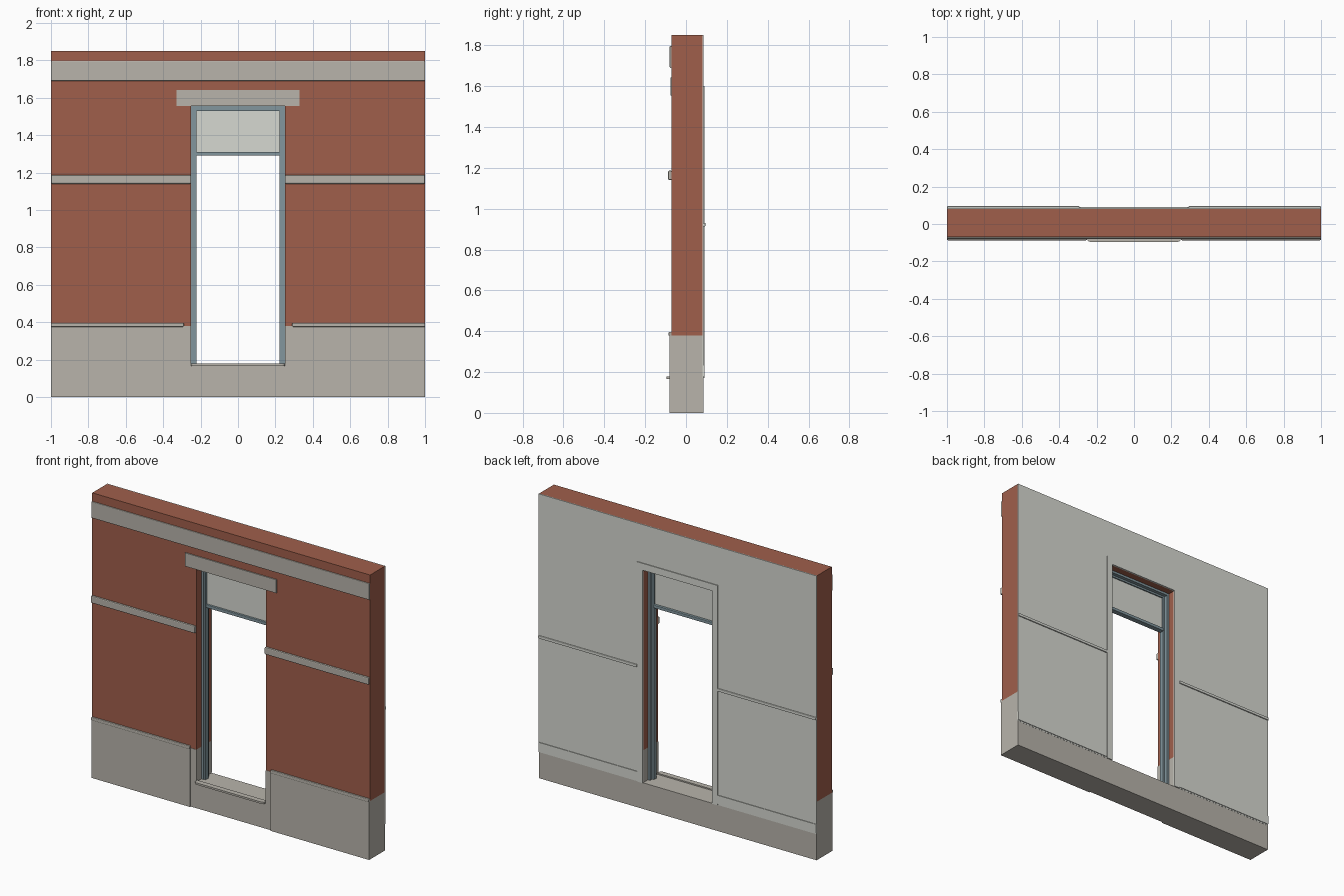
import bpy
import bmesh

cube = bpy.data.objects.get("Cube")
if cube:
    bpy.data.objects.remove(cube, do_unlink=True)


def srgb(*rgb):
    return tuple(((c / 255 + 0.055) / 1.055) ** 2.4 for c in rgb) + (1.0,)


def material(name, color):
    mat = bpy.data.materials.new(name)
    mat.diffuse_color = color
    mat.use_nodes = True
    mat.node_tree.nodes["Principled BSDF"].inputs["Base Color"].default_value = color
    return mat


BRICK = material("red brick", srgb(160, 95, 75))
STONE = material("warm grey stone", srgb(184, 180, 171))
PLASTER = material("pale plaster", srgb(214, 216, 209))
STEEL = material("blue grey frame", srgb(130, 150, 157))


def finish(name, bm, mat, bevel=0):
    bmesh.ops.recalc_face_normals(bm, faces=bm.faces)
    mesh = bpy.data.meshes.new(name)
    bm.to_mesh(mesh)
    bm.free()
    mesh.materials.append(mat)
    obj = bpy.data.objects.new(name, mesh)
    bpy.context.collection.objects.link(obj)
    if bevel:
        mod = obj.modifiers.new("Bevel", "BEVEL")
        mod.width = bevel
        mod.segments = 2
    return obj


def slab(name, outline, y0, y1, mat, bevel=0):
    """Extrude an x-z outline from y0 to y1."""
    bm = bmesh.new()
    face = bm.faces.new([bm.verts.new((x, y0, z)) for x, z in outline])
    out = bmesh.ops.extrude_face_region(bm, geom=[face])
    for v in out["geom"]:
        if isinstance(v, bmesh.types.BMVert):
            v.co.y = y1
    return finish(name, bm, mat, bevel)


def box(name, x0, x1, y0, y1, z0, z1, mat, bevel=0):
    return slab(name, [(x0, z0), (x1, z0), (x1, z1), (x0, z1)], y0, y1, mat, bevel)


def pair(name, x0, x1, y0, y1, z0, z1, mat, bevel=0):
    box("left_" + name, x0, x1, y0, y1, z0, z1, mat, bevel)
    box("right_" + name, -x1, -x0, y0, y1, z0, z1, mat, bevel)


def arch(name, half, inner, z0, z_in, z_out, y0, y1, mat):
    """Door-shaped surround: two legs joined by a head."""
    pts = [(inner, z0), (half, z0), (half, z_out)]
    pts += [(-x, z) for x, z in reversed(pts)]
    slab(name, pts + [(-inner, z_in), (inner, z_in)], y0, y1, mat)


TOP, DOOR, HEAD, FLOOR, PLINTH, TRIM = 1.85, 0.25, 1.555, 0.17, 0.38, 0.29

# Wall body, with the doorway left open
arch("brick_wall", 1, DOOR, PLINTH, HEAD, TOP, -0.07, 0.08, BRICK)
slab("stone_base", [(-1, 0), (1, 0), (1, PLINTH), (DOOR, PLINTH), (DOOR, FLOOR),
                    (-DOOR, FLOOR), (-DOOR, PLINTH), (-1, PLINTH)], -0.072, 0.08, STONE)
box("back_footing", -1, 1, 0.08, 0.085, 0, FLOOR, STONE)

# Front stonework
pair("plinth_block", TRIM, 1, -0.08, -0.07, 0, PLINTH, STONE)
pair("plinth_cap", TRIM, 1, -0.085, -0.07, PLINTH - 0.005, 0.397, STONE, 0.005)
pair("belt_course", DOOR, 1, -0.087, -0.07, 1.14, 1.187, STONE, 0.006)
box("cornice_band", -1, 1, -0.08, -0.07, 1.69, 1.797, STONE, 0.004)
box("lintel", -0.328, 0.328, -0.077, -0.07, HEAD, 1.642, STONE)

# Threshold with rounded front corners
sill = box("door_sill", -DOOR, DOOR, -0.095, -0.06, 0.166, 0.178, STONE)
bm = bmesh.new()
bm.from_mesh(sill.data)
corners = [e for e in bm.edges if all(v.co.y < -0.09 for v in e.verts)
           and abs(e.verts[0].co.z - e.verts[1].co.z) > 0.005]
bmesh.ops.bevel(bm, geom=corners, offset=0.015, segments=4, profile=0.5, affect="EDGES")
bm.to_mesh(sill.data)
bm.free()

# Interior face
arch("plaster_panel", 1, DOOR, FLOOR, HEAD, TOP, 0.08, 0.086, PLASTER)
arch("door_casing", TRIM, DOOR, FLOOR, HEAD, 1.6, 0.086, 0.091, PLASTER)
pair("skirting", TRIM, 1, 0.086, 0.09, FLOOR + 0.008, 0.235, PLASTER)
pair("chair_rail", TRIM, 1, 0.086, 0.095, 0.913, 0.931, PLASTER, 0.003)

# Door frame, transom bar and fanlight panel
arch("door_frame", DOOR, 0.235, FLOOR, 1.54, HEAD, -0.02, 0.035, STEEL)
arch("frame_stop", 0.235, 0.222, FLOOR, 1.528, 1.54, -0.015, 0.012, STEEL)
box("transom_bar", -0.222, 0.222, -0.015, 0.02, 1.29, 1.31, STEEL, 0.003)
box("fanlight_panel", -0.222, 0.222, -0.002, 0.004, 1.31, 1.528, PLASTER)
